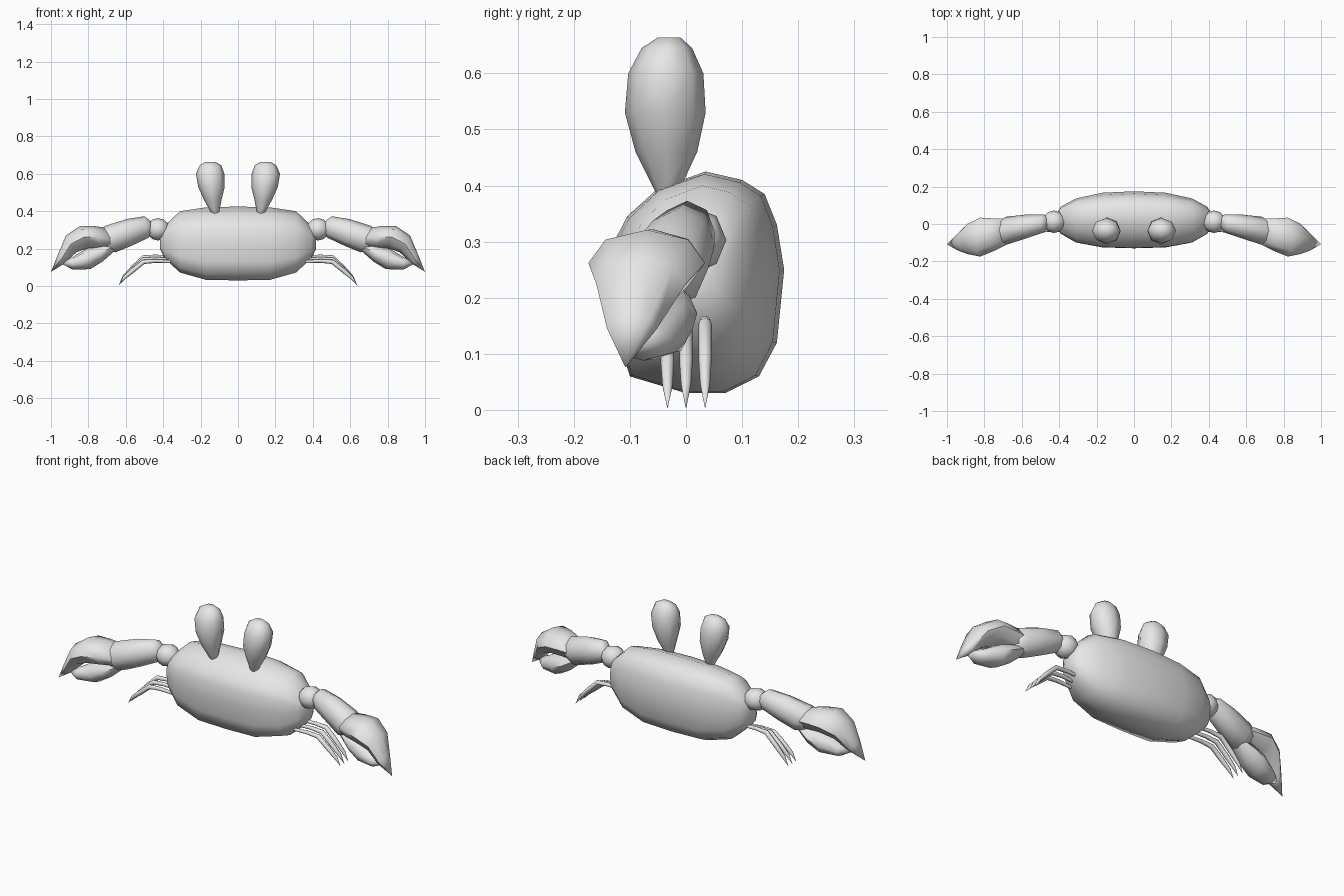
import bpy, bmesh, math
from mathutils import Vector

if "Cube" in bpy.data.objects:
    bpy.data.objects.remove(bpy.data.objects["Cube"])

grey = bpy.data.materials.new("shell grey")
grey.diffuse_color = (0.8, 0.8, 0.8, 1)
grey.use_nodes = True
grey.node_tree.nodes["Principled BSDF"].inputs["Base Color"].default_value = grey.diffuse_color


def ring(c, a, b, n=8):
    """Ellipse of n points around c with half axes a and b."""
    c, a, b = Vector(c), Vector(a), Vector(b)
    t = [2 * math.pi * i / n for i in range(n)]
    return [c + a * math.cos(k) + b * math.sin(k) for k in t]


def loft(name, rings, side=1, angle=60):
    """Skin equal-sized rings, cap both ends; side=-1 mirrors across x."""
    bm = bmesh.new()
    rows = [[bm.verts.new((p[0] * side, p[1], p[2])) for p in r] for r in rings]
    n = len(rows[0])
    for r0, r1 in zip(rows, rows[1:]):
        for i in range(n):
            j = (i + 1) % n
            bm.faces.new((r0[i], r0[j], r1[j], r1[i]))
    bm.faces.new(rows[0])
    bm.faces.new(rows[-1])
    bmesh.ops.remove_doubles(bm, verts=bm.verts, dist=0.0003)
    bmesh.ops.recalc_face_normals(bm, faces=bm.faces)
    me = bpy.data.meshes.new(name)
    bm.to_mesh(me)
    bm.free()
    me.materials.append(grey)
    ob = bpy.data.objects.new(name, me)
    bpy.context.collection.objects.link(ob)
    bpy.ops.object.select_all(action='DESELECT')
    ob.select_set(True)
    bpy.context.view_layer.objects.active = ob
    bpy.ops.object.shade_smooth_by_angle(angle=math.radians(angle))
    return ob


def blade(sections):
    """Rings from (top x, top z, bottom x, bottom z, y, half depth)."""
    out = []
    for xt, zt, xb, zb, y, ry in sections:
        out.append(ring(((xt + xb) / 2, y, (zt + zb) / 2),
                        ((xt - xb) / 2, 0, (zt - zb) / 2), (0, ry, 0)))
    return out


# Body: a rounded side profile swept across x, shrinking at both ends
profile = [(.035, .425), (.10, .41), (.14, .385), (.162, .33), (.175, .25),
           (.162, .12), (.13, .06), (.07, .03), (0, .03), (-.10, .06),
           (-.122, .13), (-.13, .22), (-.128, .30), (-.105, .345), (-.05, .395)]
unit = [((y - .0225) / .1525, (z - .2275) / .1975) for y, z in profile]
half = [(0, .0225, .1525, .2275, .1975), (.17, .021, .146, .2265, .194),
        (.31, .019, .118, .236, .164), (.392, .02, .072, .235, .088),
        (.418, .02, .03, .238, .038)]
spans = [(-s[0],) + s[1:] for s in reversed(half[1:])] + half
loft("body", [[(x, yc + u * ry, zc + v * rz) for u, v in unit]
              for x, yc, ry, zc, rz in spans])

for side, label in ((1, "right"), (-1, "left")):
    # Eye: egg shape narrowing down into the shell
    eye = [(.120, .014, -.034, .014, .375), (.124, .024, -.034, .026, .40),
           (.135, .047, -.035, .055, .46), (.142, .071, -.037, .072, .53),
           (.149, .076, -.036, .067, .60), (.147, .058, -.034, .045, .645),
           (.147, .026, -.03, .02, .664)]
    loft(label + "_eye", [ring((x, y, z), (rx, 0, 0), (0, ry, 0))
                          for x, rx, y, ry, z in eye], side)

    # Shoulder ball, its poles along x
    ball = []
    for i in range(7):
        a = math.pi * i / 6
        r = max(.06 * math.sin(a), .0001)
        ball.append(ring((.428 - .062 * math.cos(a), .012, .303),
                         (0, 0, r), (0, r, 0)))
    loft(label + "_shoulder", ball, side)

    # Arm
    loft(label + "_arm", blade([
        (.465, .345, .455, .285, .010, .032), (.50, .373, .478, .258, .002, .050),
        (.595, .358, .565, .217, -.014, .064), (.71, .322, .655, .180, -.036, .075),
        (.75, .285, .71, .195, -.045, .055)]), side)

    # Upper claw finger
    loft(label + "_upper_claw", blade([
        (.715, .312, .655, .207, -.042, .070), (.775, .322, .73, .203, -.058, .088),
        (.845, .321, .80, .203, -.070, .104), (.92, .270, .865, .180, -.080, .080),
        (.962, .170, .925, .122, -.096, .045), (1.0, .076, .9999, .0758, -.108, .0001)]),
        side)

    # Lower claw finger
    loft(label + "_lower_claw", blade([
        (.68, .235, .662, .185, -.042, .045), (.75, .215, .725, .130, -.048, .068),
        (.81, .200, .79, .090, -.058, .070), (.885, .155, .885, .088, -.076, .052),
        (.957, .127, .957, .1268, -.095, .0001)]), side)

    # Three thin bent legs
    for name, y, dz in (("front", -.033, -.012), ("middle", 0, 0), ("back", .034, .012)):
        path = [(.36, .142 + dz, .008), (.44, .146 + dz, .010),
                (.505, .141 + dz, .012), (.565, .088 + dz * .6, .012),
                (.61, .045 + dz * .2, .009), (.638, .003, .0002)]
        rings = []
        for i, (x, z, r) in enumerate(path):
            p, q = path[max(i - 1, 0)], path[min(i + 1, len(path) - 1)]
            t = Vector((q[0] - p[0], 0, q[1] - p[1])).normalized()
            rings.append(ring((x, y, z), (-t.z * r, 0, t.x * r), (0, r, 0)))
        loft(f"{label}_{name}_leg", rings, side)
